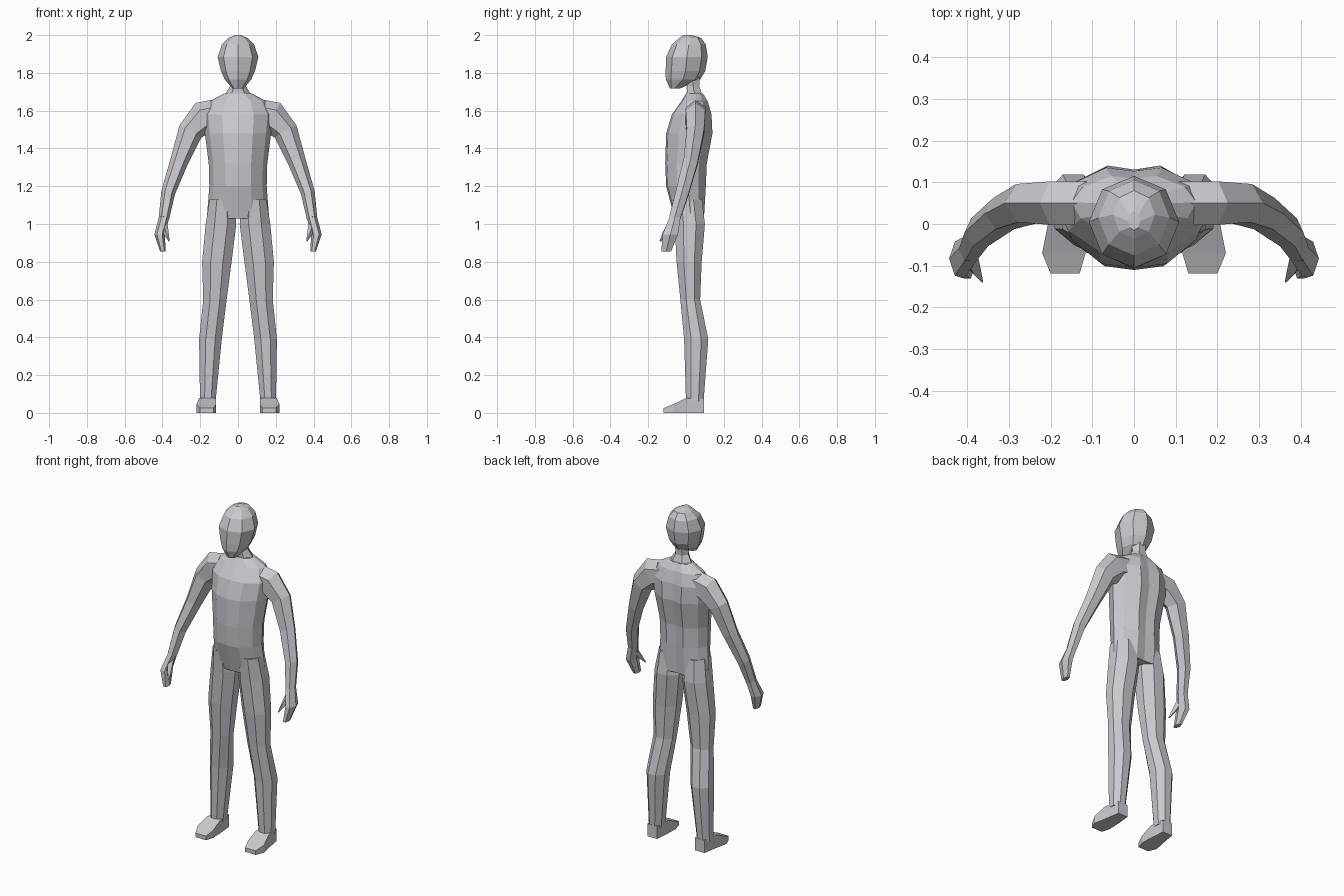
import bpy, bmesh, math
from mathutils import Vector

cube = bpy.data.objects.get("Cube")
if cube:
    bpy.data.objects.remove(cube, do_unlink=True)

X, Y, Z = Vector((1, 0, 0)), Vector((0, 1, 0)), Vector((0, 0, 1))

skin = bpy.data.materials.new("pale_grey")
skin.use_nodes = True
grey = (0.6, 0.58, 0.62, 1)
skin.diffuse_color = grey
bsdf = skin.node_tree.nodes["Principled BSDF"]
bsdf.inputs["Base Color"].default_value = grey
bsdf.inputs["Roughness"].default_value = 0.8


def polygon(n, turn=0.0):
    """Unit section; a half-step turn gives flat sides touching the bounds."""
    scale = 1 / math.cos(math.pi / n) if turn else 1
    return [(scale * math.cos(2 * math.pi * (i + turn) / n),
             scale * math.sin(2 * math.pi * (i + turn) / n)) for i in range(n)]


def loft(name, rings, section, axes=None, side=1):
    """Skin a section along rings of (centre, half width, half depth)."""
    bm = bmesh.new()
    centres = [Vector(r[0]) for r in rings]
    loops = []
    for i, (_, a, b) in enumerate(rings):
        if axes:
            u, v = axes
        else:
            t = (centres[min(i + 1, len(rings) - 1)] - centres[max(i - 1, 0)]).normalized()
            u = Y.cross(t).normalized()
            v = t.cross(u)
        pts = [centres[i] + u * a * p + v * b * q for p, q in section]
        loops.append([bm.verts.new((side * p.x, p.y, p.z)) for p in pts])
    n = len(section)
    for lo, hi in zip(loops, loops[1:]):
        for i in range(n):
            j = (i + 1) % n
            bm.faces.new((lo[i], lo[j], hi[j], hi[i]))
    bm.faces.new(loops[0])
    bm.faces.new(loops[-1])
    bmesh.ops.recalc_face_normals(bm, faces=bm.faces)
    mesh = bpy.data.meshes.new(name)
    bm.to_mesh(mesh)
    bm.free()
    mesh.materials.append(skin)
    obj = bpy.data.objects.new(name, mesh)
    bpy.context.collection.objects.link(obj)
    return obj


def level(z, front, back, half, x=0.0):
    """Horizontal ring from its front and back limits."""
    return ((x, (front + back) / 2, z), half, (back - front) / 2)


# Torso: rounded chest, broad back with a shallow spine groove
half = [(0, -1), (0.45, -0.92), (0.85, -0.45), (1, 0.1), (0.82, 0.62), (0.36, 1), (0, 0.92)]
body = half + [(-x, y) for x, y in half[-2:0:-1]]
loft("torso", [level(1.03, -0.06, 0.095, 0.165),
               level(1.20, -0.105, 0.105, 0.152),
               level(1.32, -0.11, 0.11, 0.155),
               level(1.48, -0.105, 0.14, 0.175),
               level(1.58, -0.075, 0.135, 0.185),
               level(1.65, -0.025, 0.115, 0.15),
               level(1.69, 0.0, 0.09, 0.075)], body, (X, Y))

# Neck and head
loft("neck", [level(1.66, 0.0, 0.10, 0.085),
              level(1.73, 0.0, 0.075, 0.042),
              level(1.82, -0.02, 0.08, 0.045)], polygon(6), (X, Y))
loft("head", [level(1.718, -0.085, -0.03, 0.03),
              level(1.765, -0.107, 0.075, 0.07),
              level(1.81, -0.108, 0.102, 0.09),
              level(1.885, -0.105, 0.115, 0.108),
              level(1.95, -0.075, 0.105, 0.085),
              level(1.985, -0.035, 0.08, 0.05),
              level(2.0, -0.015, 0.03, 0.015)], polygon(8), (X, Y))

for side, label in ((1, "left"), (-1, "right")):
    # Arm: shoulder, elbow, wrist
    loft(label + "_arm", [((0.09, 0.05, 1.585), 0.08, 0.06),
                          ((0.18, 0.05, 1.565), 0.088, 0.06),
                          ((0.252, 0.05, 1.49), 0.066, 0.053),
                          ((0.312, 0.025, 1.33), 0.048, 0.044),
                          ((0.37, -0.02, 1.165), 0.037, 0.04),
                          ((0.392, -0.06, 1.03), 0.028, 0.034)],
         polygon(6), None, side)
    # Hand and thumb
    loft(label + "_hand", [((0.39, -0.057, 1.04), 0.028, 0.033),
                           ((0.415, -0.083, 0.945), 0.028, 0.047),
                           ((0.398, -0.105, 0.855), 0.015, 0.03)],
         polygon(6), (X, Y), side)
    loft(label + "_thumb", [((0.395, -0.075, 1.0), 0.022, 0.022),
                            ((0.38, -0.11, 0.95), 0.014, 0.015),
                            ((0.364, -0.138, 0.908), 0.003, 0.003)],
         polygon(4), None, side)
    # Leg: hip, thigh, knee, calf, ankle
    loft(label + "_leg", [level(1.13, -0.07, 0.085, 0.065, 0.085),
                          level(1.0, -0.06, 0.1, 0.081, 0.09),
                          level(0.8, -0.05, 0.083, 0.078, 0.112),
                          level(0.6, -0.03, 0.075, 0.062, 0.122),
                          level(0.39, -0.01, 0.118, 0.06, 0.146),
                          level(0.06, 0.0, 0.093, 0.041, 0.16)],
         polygon(8, 0.5), (X, Y), side)
    # Foot: wedge from heel to toe, flat on the ground
    foot = [(0.095, 0.158, 0.032, 0.075), (0.0, 0.162, 0.044, 0.078),
            (-0.07, 0.168, 0.052, 0.045), (-0.118, 0.165, 0.035, 0.025)]
    loft(label + "_foot", [((x, y, h / 2), w, h / 2) for y, x, w, h in foot],
         polygon(4, 0.5), (X, Z), side)
